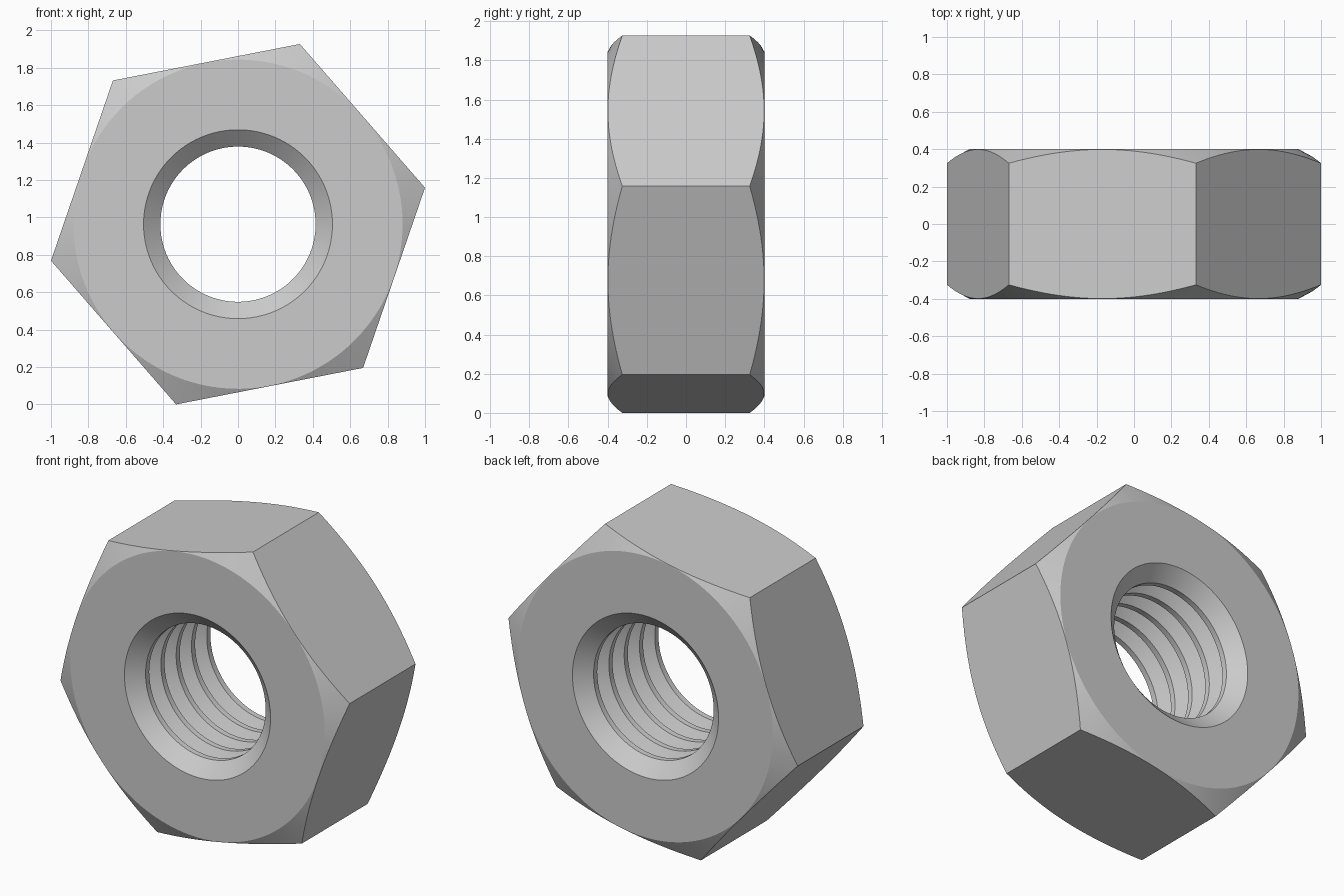
import bpy
import bmesh
from math import radians, cos, sin, pi

cube = bpy.data.objects.get("Cube")
if cube:
    bpy.data.objects.remove(cube)

CORNER = 1.0187               # radius to the hexagon corners
FLAT = CORNER * cos(pi / 6)   # radius to the middle of a side
TURN = radians(11.04)         # tilt of the hexagon
HALF = 0.4                    # half thickness
BEVEL_START, BEVEL_SLOPE = 0.88, 0.54
MINOR, MAJOR = 0.415, 0.505   # bore radii
PITCH, CREST, ROOT = 0.151, 0.036, 0.02
SEGMENTS = 144
CENTRE_Z = CORNER * sin(radians(60) + TURN)


def bore_profile():
    """Countersinks at both ends with V-shaped thread grooves between."""
    points = [(MAJOR, -HALF)]
    for i in range(-2, 3):
        y = i * PITCH
        points += [(MINOR, y - CREST / 2), (MINOR, y + CREST / 2)]
        if i < 2:
            mid = y + PITCH / 2
            points += [(MAJOR, mid - ROOT / 2), (MAJOR, mid + ROOT / 2)]
    return points + [(MAJOR, HALF)]


def section(angle):
    """Closed cross-section at an angle measured from a hexagon corner."""
    r = FLAT / cos(angle % (pi / 3) - pi / 6)
    edge = HALF - (r - BEVEL_START) * BEVEL_SLOPE
    outer = [(BEVEL_START, HALF), (r, edge), (r, -edge), (BEVEL_START, -HALF)]
    return bore_profile() + outer


# Nut body: sweep the section round the bore axis
bm = bmesh.new()
rings = []
for k in range(SEGMENTS):
    a = 2 * pi * k / SEGMENTS
    rings.append([bm.verts.new((r * cos(a + TURN), y, CENTRE_Z + r * sin(a + TURN)))
                  for r, y in section(a)])
for k, ring in enumerate(rings):
    following = rings[(k + 1) % SEGMENTS]
    for j in range(len(ring)):
        n = (j + 1) % len(ring)
        bm.faces.new((ring[j], ring[n], following[n], following[j]))
bmesh.ops.recalc_face_normals(bm, faces=bm.faces)
mesh = bpy.data.meshes.new("hex_nut")
bm.to_mesh(mesh)
bm.free()
nut = bpy.data.objects.new("hex_nut", mesh)
bpy.context.collection.objects.link(nut)

# Plain grey metal
grey = bpy.data.materials.new("light grey")
grey.use_nodes = True
colour = (0.6, 0.6, 0.6, 1)
grey.diffuse_color = colour
grey.node_tree.nodes["Principled BSDF"].inputs["Base Color"].default_value = colour
mesh.materials.append(grey)

# Smooth bore and bevels, crisp edges
bpy.ops.object.select_all(action="DESELECT")
nut.select_set(True)
bpy.context.view_layer.objects.active = nut
bpy.ops.object.shade_smooth_by_angle(angle=radians(20))
